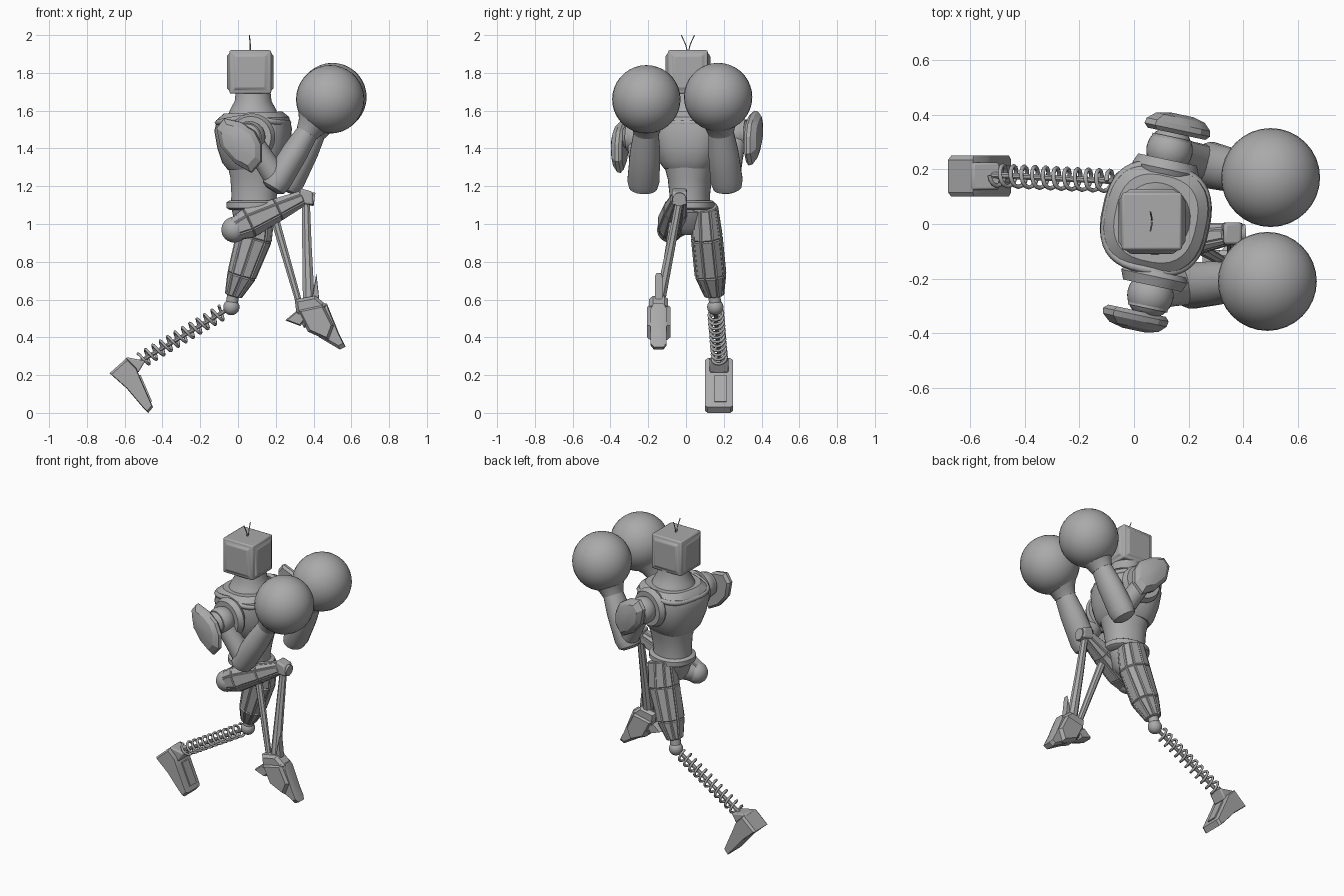
import bpy, bmesh
from math import sin, cos, pi, radians
from mathutils import Vector, Matrix

if bpy.data.objects.get("Cube"):
    bpy.data.objects.remove(bpy.data.objects["Cube"], do_unlink=True)

grey = bpy.data.materials.new("mid_grey")
grey.use_nodes = True
TONE = (0.4, 0.4, 0.4, 1)
grey.diffuse_color = TONE
grey.node_tree.nodes["Principled BSDF"].inputs["Base Color"].default_value = TONE


def finish(name, bm, angle=35, bevel=0):
    bmesh.ops.recalc_face_normals(bm, faces=bm.faces)
    me = bpy.data.meshes.new(name)
    bm.to_mesh(me)
    bm.free()
    me.materials.append(grey)
    me.shade_smooth()
    me.set_sharp_from_angle(angle=radians(angle))
    ob = bpy.data.objects.new(name, me)
    bpy.context.collection.objects.link(ob)
    if bevel:
        mod = ob.modifiers.new("bevel", "BEVEL")
        mod.width, mod.segments = bevel, 2
    return ob


def loft(name, stations, n=24, power=2, side=(0, 1, 0), panel=0, angle=35):
    """Skin rings of (centre, depth radius, side radius) along a limb."""
    bm, rings = bmesh.new(), []
    axis = (Vector(stations[-1][0]) - Vector(stations[0][0])).normalized()
    s = Vector(side)
    s = (s - axis * s.dot(axis)).normalized()
    d = s.cross(axis)
    for c, a, b in stations:
        ring = []
        for i in range(n):
            t = 2 * pi * (i + 0.5) / n
            x, y = (abs(f) ** (2 / power) * (1 if f > 0 else -1) for f in (cos(t), sin(t)))
            ring.append(bm.verts.new(Vector(c) + d * x * a + s * y * b))
        rings.append(ring)
    sides = []
    for r, q in zip(rings, rings[1:]):
        sides += [bm.faces.new((r[i], r[(i + 1) % n], q[(i + 1) % n], q[i])) for i in range(n)]
    bm.faces.new(rings[0][::-1])
    bm.faces.new(rings[-1])
    if panel:
        bmesh.ops.recalc_face_normals(bm, faces=bm.faces)
        bmesh.ops.inset_individual(bm, faces=sides, thickness=panel, depth=panel * 0.7)
    return finish(name, bm, angle)


def rod(name, p, q, r, r2=None, n=12):
    return loft(name, [(p, r, r), (q, r2 or r, r2 or r)], n)


def ball(name, c, r):
    bm = bmesh.new()
    bmesh.ops.create_uvsphere(bm, u_segments=32, v_segments=18, radius=r,
                              matrix=Matrix.Translation(c))
    return finish(name, bm, 60)


def slab(name, outline, layers, bevel=0):
    """Side profile in x-z, repeated at each (y, scale) layer."""
    bm, rings = bmesh.new(), []
    mx = sum(p[0] for p in outline) / len(outline)
    mz = sum(p[1] for p in outline) / len(outline)
    for y, k in layers:
        rings.append([bm.verts.new((mx + (x - mx) * k, y, mz + (z - mz) * k)) for x, z in outline])
    n = len(outline)
    for r, q in zip(rings, rings[1:]):
        for i in range(n):
            bm.faces.new((r[i], r[(i + 1) % n], q[(i + 1) % n], q[i]))
    bm.faces.new(rings[0])
    bm.faces.new(rings[-1])
    return finish(name, bm, 25, bevel)


def tube(name, points, r, closed=False):
    cu = bpy.data.curves.new(name, "CURVE")
    cu.dimensions = "3D"
    cu.bevel_depth, cu.bevel_resolution = r, 1
    cu.use_fill_caps = True
    sp = cu.splines.new("POLY")
    sp.points.add(len(points) - 1)
    for pt, co in zip(sp.points, points):
        pt.co = (*co, 1)
    sp.use_cyclic_u = closed
    cu.materials.append(grey)
    ob = bpy.data.objects.new(name, cu)
    bpy.context.collection.objects.link(ob)
    return ob


def helix(p, q, r, turns, steps=12):
    p, q = Vector(p), Vector(q)
    axis = (q - p).normalized()
    u = Vector((0, 1, 0)).cross(axis).normalized()
    v = axis.cross(u)
    n = turns * steps
    return [p.lerp(q, i / n) + (u * cos(2 * pi * i / steps) + v * sin(2 * pi * i / steps)) * r
            for i in range(n + 1)]


# Head: box with raised panels on its four sides, and two antennae
bm = bmesh.new()
bmesh.ops.create_cube(bm, matrix=Matrix.Translation((0.065, 0.01, 1.805)) @ Matrix.Diagonal((0.22, 0.21, 0.23, 1)))
panels = [f for f in bm.faces if abs(f.normal.z) < 0.5]
bmesh.ops.inset_individual(bm, faces=panels, thickness=0.025, depth=0)
bmesh.ops.inset_individual(bm, faces=panels, thickness=0.014, depth=0.014)
finish("head", bm, 30, 0.014)
for s in (-1, 1):
    tube("antenna", [(0.065, 0.01, 1.9), (0.065, 0.01 + s * 0.012, 1.95), (0.06, 0.01 + s * 0.035, 2)], 0.003)

# Torso, turned slightly toward the right
YAW = radians(-12)
SIDE = (-sin(YAW), cos(YAW), 0)


def trunk(name, rows, n=32, power=2.6):
    return loft(name, [((x, 0.02, z), a, b) for x, z, a, b in rows], n, power, SIDE)


trunk("neck", [(0.08, 1.56, 0.14, 0.15), (0.08, 1.61, 0.12, 0.12), (0.08, 1.65, 0.098, 0.1), (0.08, 1.7, 0.092, 0.095)], power=2)
trunk("chest", [(0.09, 1.29, 0.14, 0.13), (0.09, 1.33, 0.17, 0.16), (0.085, 1.41, 0.19, 0.19),
                (0.08, 1.5, 0.2, 0.205), (0.08, 1.56, 0.185, 0.195), (0.08, 1.59, 0.15, 0.16)])
trunk("abdomen", [(0.085, 1.08, 0.125, 0.11), (0.085, 1.15, 0.12, 0.105), (0.09, 1.24, 0.13, 0.115), (0.09, 1.33, 0.15, 0.14)], power=2.2)
trunk("belt", [(0.085, 1.075, 0.13, 0.115), (0.085, 1.085, 0.145, 0.13), (0.085, 1.115, 0.145, 0.13), (0.085, 1.125, 0.13, 0.115)], power=2.2)
trunk("pelvis", [(0.06, 0.95, 0.05, 0.06), (0.07, 0.99, 0.09, 0.09), (0.08, 1.08, 0.12, 0.11)], power=2)
collar = []
for i in range(40):
    t = 2 * pi * i / 40
    x, y = (abs(f) ** 0.7 * (1 if f > 0 else -1) for f in (cos(t), sin(t)))
    p = Matrix.Rotation(YAW, 3, "Z") @ Vector((x * 0.18, y * 0.19, 0))
    collar.append(p + Vector((0.08, 0.02, 1.565 - 0.03 * abs(x))))
tube("collar_rim", collar, 0.016, True)

# Shoulders, arms and round gloves
ARMS = {
    "right": (-1, (0.06, -0.26, 1.46), (0.21, -0.225, 1.23), (0.37, -0.21, 1.49), (0.488, -0.21, 1.66)),
    "left": (1, (0.13, 0.27, 1.48), (0.28, 0.215, 1.23), (0.41, 0.185, 1.49), (0.5, 0.17, 1.672)),
}
for tag, (s, sh, el, wr, gl) in ARMS.items():
    sh, el, wr, gl = map(Vector, (sh, el, wr, gl))
    out = Vector(SIDE) * s
    rod(tag + "_shoulder_axle", sh - out * 0.12, sh + out * 0.05, 0.075, n=20)
    ball(tag + "_shoulder_ball", sh, 0.085)
    ring = loft(tag + "_shoulder_rim", [(sh - out * 0.09, 0.115, 0.115), (sh - out * 0.07, 0.125, 0.125),
                                       (sh - out * 0.035, 0.11, 0.11)], 28, side=(0, 0, 1))
    loft(tag + "_upper_arm", [(sh, 0.055, 0.055), (sh.lerp(el, 0.5), 0.06, 0.06), (el, 0.065, 0.07)], 16)
    ax = (wr - el).normalized()
    loft(tag + "_forearm", [(el - ax * 0.06, 0.04, 0.05), (el - ax * 0.045, 0.065, 0.075), (el, 0.075, 0.086),
                            (el.lerp(wr, 0.6), 0.07, 0.08), (wr, 0.058, 0.066)], 20)
    loft(tag + "_glove_cuff", [(wr - ax * 0.01, 0.062, 0.068), (wr + ax * 0.03, 0.075, 0.08),
                               (wr + ax * 0.09, 0.115, 0.115)], 24)
    ball(tag + "_glove", gl, 0.181)
    # Domed teardrop guard outside the shoulder
    shape = [(-0.13, 0.07), (-0.09, 0.12), (0, 0.1), (0.08, 0.05), (0.115, -0.02),
             (0.115, -0.11), (0.06, -0.17), (-0.03, -0.12), (-0.11, -0.03)]
    guard = slab(tag + "_shoulder_guard", shape, [(s * y, k) for y, k in
                 ((0, 0.88), (0.015, 1), (0.035, 0.97), (0.06, 0.75), (0.072, 0.35))])
    guard.rotation_euler = (0, 0, YAW)
    guard.location = sh + out * 0.06 + Vector((-0.03 if s < 0 else 0.02, 0, -0.02 if s < 0 else 0))

# Left leg: panelled thigh, ball knee, sprung shin
loft("left_thigh", [((0.11, 0.1, 1.09), 0.085, 0.065), ((0.085, 0.11, 0.93), 0.095, 0.08),
                    ((0.02, 0.13, 0.73), 0.075, 0.08), ((-0.025, 0.15, 0.62), 0.042, 0.048)], 10, 2.4, panel=0.008, angle=15)
KNEE, ANKLE = (-0.035, 0.155, 0.56), (-0.53, 0.18, 0.265)
ball("left_knee", KNEE, 0.043)
rod("left_knee_stem", KNEE, (-0.025, 0.15, 0.63), 0.033)
rod("left_shin_core", KNEE, ANKLE, 0.012, n=8)
tube("left_shin_spring", helix((-0.08, 0.157, 0.535), (-0.51, 0.178, 0.28), 0.038, 11), 0.008)
slab("left_foot", [(-0.68, 0.21), (-0.59, 0.29), (-0.54, 0.24), (-0.52, 0.19), (-0.45, 0.03),
                   (-0.475, 0), (-0.505, 0.03), (-0.59, 0.13)], [(0.1, 0.92), (0.115, 1), (0.235, 1), (0.25, 0.92)])
slab("left_ankle", [(-0.6, 0.28), (-0.59, 0.295), (-0.49, 0.275), (-0.53, 0.21)], [(0.125, 1), (0.225, 1)], 0.008)
slab("left_foot_ridge", [(-0.535, 0.2), (-0.515, 0.2), (-0.455, 0.06), (-0.48, 0.05)], [(0.15, 1), (0.215, 1)])

# Right leg: raised thigh, knee hinge, twin shin struts
HIP, RKNEE = Vector((-0.02, -0.085, 0.97)), Vector((0.36, -0.035, 1.145))
ball("right_hip", HIP, 0.068)
loft("right_thigh", [(HIP, 0.06, 0.06), (HIP.lerp(RKNEE, 0.2), 0.08, 0.072), (HIP.lerp(RKNEE, 0.6), 0.06, 0.06),
                     (HIP.lerp(RKNEE, 0.95), 0.038, 0.038)], 8, 2.6, panel=0.007, angle=15)
rod("right_hip_link", HIP, (0.08, 0.02, 1.02), 0.06, n=16)
slab("right_knee", [(0.32, 1.11), (0.33, 1.19), (0.395, 1.17), (0.4, 1.1)], [(-0.075, 1), (0.005, 1)], 0.01)
rod("right_knee_cap", (0.33, -0.035, 1.14), (0.405, -0.035, 1.13), 0.036, n=16)
loft("right_shin", [((0.36, -0.035, 1.12), 0.022, 0.022), ((0.365, -0.08, 0.88), 0.027, 0.025),
                    ((0.375, -0.14, 0.58), 0.034, 0.03)], 8)
rod("right_calf_strut", (0.2, -0.065, 1.01), (0.33, -0.14, 0.56), 0.024, 0.018, 8)

# Right foot: angular plates with a pointed toe and heel spur
MID = -0.145
FOOT = {
    "right_ankle": ([(0.31, 0.52), (0.3, 0.6), (0.41, 0.62), (0.47, 0.57), (0.44, 0.47), (0.35, 0.45)], 0.05),
    "right_foot_arch": ([(0.31, 0.55), (0.45, 0.58), (0.51, 0.46), (0.48, 0.38), (0.37, 0.43)], 0.062),
    "right_toe": ([(0.43, 0.57), (0.47, 0.58), (0.535, 0.42), (0.57, 0.35), (0.54, 0.335), (0.43, 0.4)], 0.042),
    "right_heel": ([(0.25, 0.49), (0.31, 0.54), (0.36, 0.5), (0.33, 0.46)], 0.05),
    "right_ankle_fin": ([(0.39, 0.6), (0.415, 0.74), (0.425, 0.65), (0.43, 0.6)], 0.02),
}
for name, (shape, w) in FOOT.items():
    slab(name, shape, [(MID - w, 0.8), (MID - w * 0.6, 1), (MID + w * 0.6, 1), (MID + w, 0.8)])
